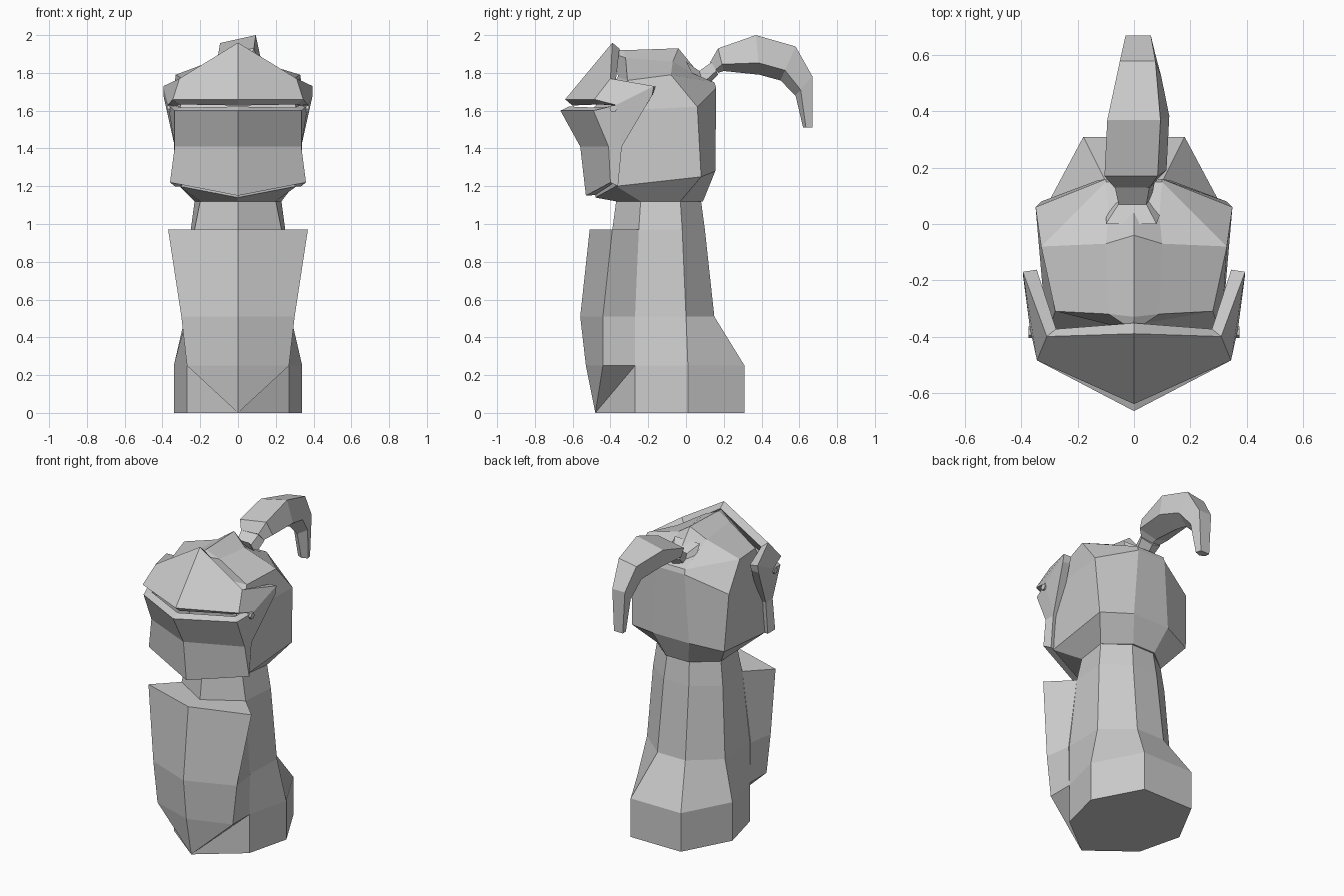
import bpy
import bmesh
from mathutils import Vector

default_cube = bpy.data.objects.get("Cube")
if default_cube:
    bpy.data.objects.remove(default_cube, do_unlink=True)

# One plain stone colour for the whole figure
stone = bpy.data.materials.new("stone_grey")
stone.use_nodes = True
stone.diffuse_color = (0.6, 0.6, 0.6, 1)
stone.node_tree.nodes["Principled BSDF"].inputs["Base Color"].default_value = (0.6, 0.6, 0.6, 1)


def add_object(name, bm):
    mesh = bpy.data.meshes.new(name)
    bm.to_mesh(mesh)
    bm.free()
    mesh.materials.append(stone)
    obj = bpy.data.objects.new(name, mesh)
    bpy.context.collection.objects.link(obj)
    return obj


def loft(name, rings):
    """Skin a stack of equal-length rings and cap both ends."""
    bm = bmesh.new()
    rows = [[bm.verts.new(point) for point in ring] for ring in rings]
    count = len(rows[0])
    for lower, upper in zip(rows, rows[1:]):
        for i in range(count):
            j = (i + 1) % count
            bm.faces.new((lower[i], lower[j], upper[j], upper[i]))
    for row, ring in ((rows[0], rings[0]), (rows[-1], rings[-1])):
        if any(abs(point[0]) > 0.001 for point in ring):
            bm.faces.new(row)
    bmesh.ops.remove_doubles(bm, verts=bm.verts, dist=0.0005)
    bmesh.ops.recalc_face_normals(bm, faces=bm.faces)
    return add_object(name, bm)


def symmetric(half):
    """Close a half ring, front centre to back, by mirroring it across x."""
    return half + [(-x, y, z) for x, y, z in reversed(half[1:])]


def level(z, *points):
    return symmetric([(x, y, z) for x, y in points])


# Seven-sided pillar: front ridge, front corner, side, back corner
loft("body", [
    level(0, (0, -.48), (.27, -.27), (.34, .01), (.18, .31)),
    level(.25, (0, -.47), (.27, -.27), (.34, .01), (.18, .31)),
    level(.51, (0, -.45), (.27, -.27), (.28, 0), (.1, .15)),
    level(.97, (0, -.39), (.23, -.25), (.25, -.02), (.09, .1)),
    level(1.12, (0, -.37), (.2, -.24), (.23, -.03), (.08, .08)),
])

# Ridged shield running down to a point
loft("shield", [
    level(0, (0, -.48), (0, -.48), (0, -.48)),
    level(.25, (0, -.53), (.27, -.44), (.27, -.27)),
    level(.51, (0, -.56), (.3, -.44), (.275, -.27)),
    level(.97, (0, -.51), (.37, -.39), (.23, -.25)),
])

# Helmet bowl, closing on a roof ridge
loft("helmet", [
    level(1.12, (0, -.37), (.2, -.24), (.23, -.03), (.08, .09)),
    symmetric([(0, -.48, 1.14), (.31, -.37, 1.2), (.33, .08, 1.25), (.13, .155, 1.28)]),
    symmetric([(0, -.5, 1.6), (.31, -.4, 1.6), (.35, .06, 1.62), (.1, .16, 1.72)]),
    symmetric([(0, -.36, 1.78), (.28, -.31, 1.76), (.33, -.08, 1.79), (.1, .15, 1.75)]),
    symmetric([(0, -.38, 1.9), (.09, -.32, 1.88), (.1, -.07, 1.86), (.09, .03, 1.8)]),
    symmetric([(0, -.36, 1.92), (0, -.33, 1.92), (0, -.04, 1.93), (0, .05, 1.82)]),
])

# Visor and jaw guard: one folded plate with an eye slit, mirrored and thickened
corners = {
    "peak": (0, -.39, 1.96),
    "temple": (.31, -.4, 1.77),
    "brow": (0, -.64, 1.66),
    "brow_corner": (.345, -.485, 1.66),
    "slit_end": (.37, -.37, 1.63),
    "hinge_top": (.395, -.17, 1.73),
    "hinge_low": (.395, -.18, 1.68),
    "lip": (0, -.665, 1.6),
    "lip_corner": (.335, -.49, 1.6),
    "chin": (0, -.56, 1.41),
    "chin_corner": (.335, -.41, 1.41),
    "cheek": (.335, -.34, 1.41),
    "base": (0, -.53, 1.15),
    "base_corner": (.36, -.4, 1.22),
    "base_back": (.335, -.36, 1.2),
}
panels = [
    ("brow", "brow_corner", "temple", "peak"),
    ("brow_corner", "slit_end", "hinge_top", "temple"),
    ("slit_end", "cheek", "hinge_low", "hinge_top"),
    ("chin", "chin_corner", "lip_corner", "lip"),
    ("chin_corner", "cheek", "slit_end", "lip_corner"),
    ("base", "base_corner", "chin_corner", "chin"),
    ("base_corner", "base_back", "cheek", "chin_corner"),
]
plate = bmesh.new()
plate_verts = {key: plate.verts.new(place) for key, place in corners.items()}
for panel in panels:
    plate.faces.new([plate_verts[key] for key in panel])
visor = add_object("visor", plate)
visor.modifiers.new("mirror", 'MIRROR').use_clip = True
thickness = visor.modifiers.new("thickness", 'SOLIDIFY')
thickness.thickness = 0.05
thickness.offset = -1

# Small rivets at the slit ends
for side, label in ((1, "left"), (-1, "right")):
    bpy.ops.mesh.primitive_cylinder_add(
        vertices=6, radius=0.02, depth=0.03,
        location=(side * 0.36, -0.385, 1.61), rotation=(0, 1.5708, 0))
    rivet = bpy.context.object
    rivet.name = label + "_rivet"
    rivet.data.materials.append(stone)


def feather_ring(top, bottom, centre, width, roll):
    """Five-sided section: rolled flat top, wide lower sides, keel below."""
    top, bottom = Vector((centre, *top)), Vector((centre, *bottom))
    low = top.lerp(bottom, 0.7)
    across = Vector((width, 0, 0))
    drop = Vector((0, 0, roll * width))
    return [top - across - drop, top + across * 0.8, low + across * 1.1,
            bottom, low - across * 0.95]


# Socket at the back of the helmet
loft("plume_socket", [
    feather_ring((0, 1.86), (.12, 1.62), 0, .1, 0),
    feather_ring((.07, 1.81), (.1, 1.72), 0, .055, 0),
    feather_ring((.14, 1.86), (.17, 1.79), 0, .07, 0),
])

# Curling plume, tilted slightly to one side
loft("plume", [
    feather_ring((.13, 1.86), (.17, 1.8), 0, .07, .1),
    feather_ring((.17, 1.93), (.2, 1.81), 0, .105, .3),
    feather_ring((.37, 2), (.39, 1.79), .01, .105, .4),
    feather_ring((.58, 1.94), (.5, 1.76), .02, .07, .3),
    feather_ring((.67, 1.78), (.58, 1.68), .02, .05, 0),
    feather_ring((.67, 1.51), (.62, 1.51), .02, .035, 0),
])
